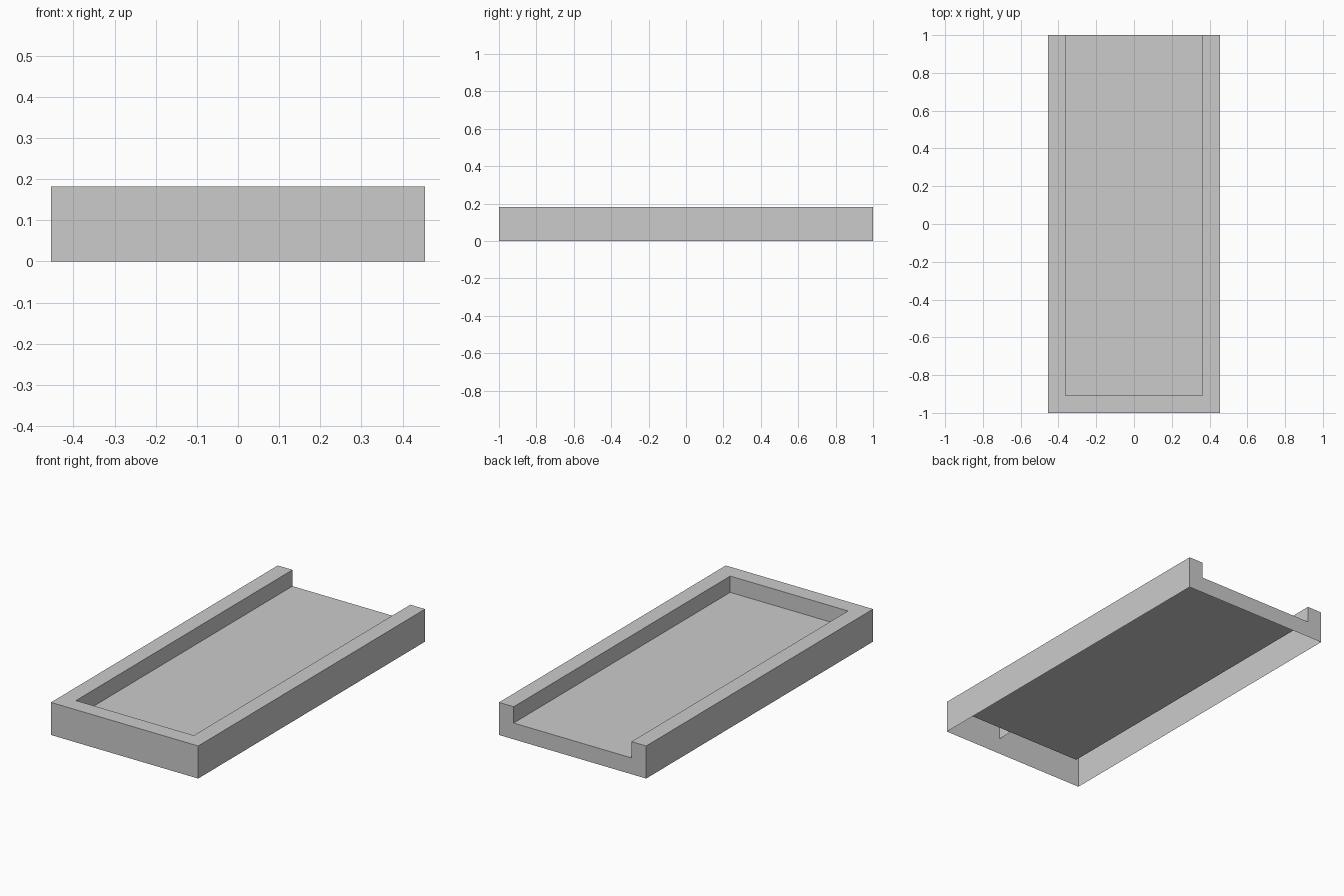
import bpy, bmesh

if "Cube" in bpy.data.objects:
    bpy.data.objects.remove(bpy.data.objects["Cube"])

U = 1 / 11                      # wall thickness and floor height
W, L, H = 5 * U, 1.0, 2 * U     # half width, half length, height


def make_object(name, bm):
    mesh = bpy.data.meshes.new(name)
    bm.to_mesh(mesh)
    bm.free()
    obj = bpy.data.objects.new(name, mesh)
    bpy.context.collection.objects.link(obj)
    return obj


def plan(inset):
    # U-shaped plan, open towards the back
    x, front = W - inset, -L + inset
    return [(-x, L), (-x, front), (x, front), (x, L)]


# Tray shell: wall profile swept round the U plan, hollow underneath
profile = [(0, 0), (0, H), (U, H), (U, U)]
bm = bmesh.new()
rows = [[bm.verts.new((x, y, z)) for x, y in plan(inset)] for inset, z in profile]
for lower, upper in zip(rows, rows[1:]):
    for i in range(3):
        bm.faces.new((lower[i], lower[i + 1], upper[i + 1], upper[i]))

# Floor and notched back panel
bm.faces.new(rows[-1])
bm.faces.new([r[3] for r in rows] + [r[0] for r in reversed(rows)])
make_object("tray_shell", bm)

# Small rib inside the hollow front rim
bm = bmesh.new()
bm.faces.new([bm.verts.new((U, y, z)) for y, z in
              [(-L, U), (-L + U, U), (-L + U, H), (-L, H)]])
make_object("front_rim_rib", bm)
